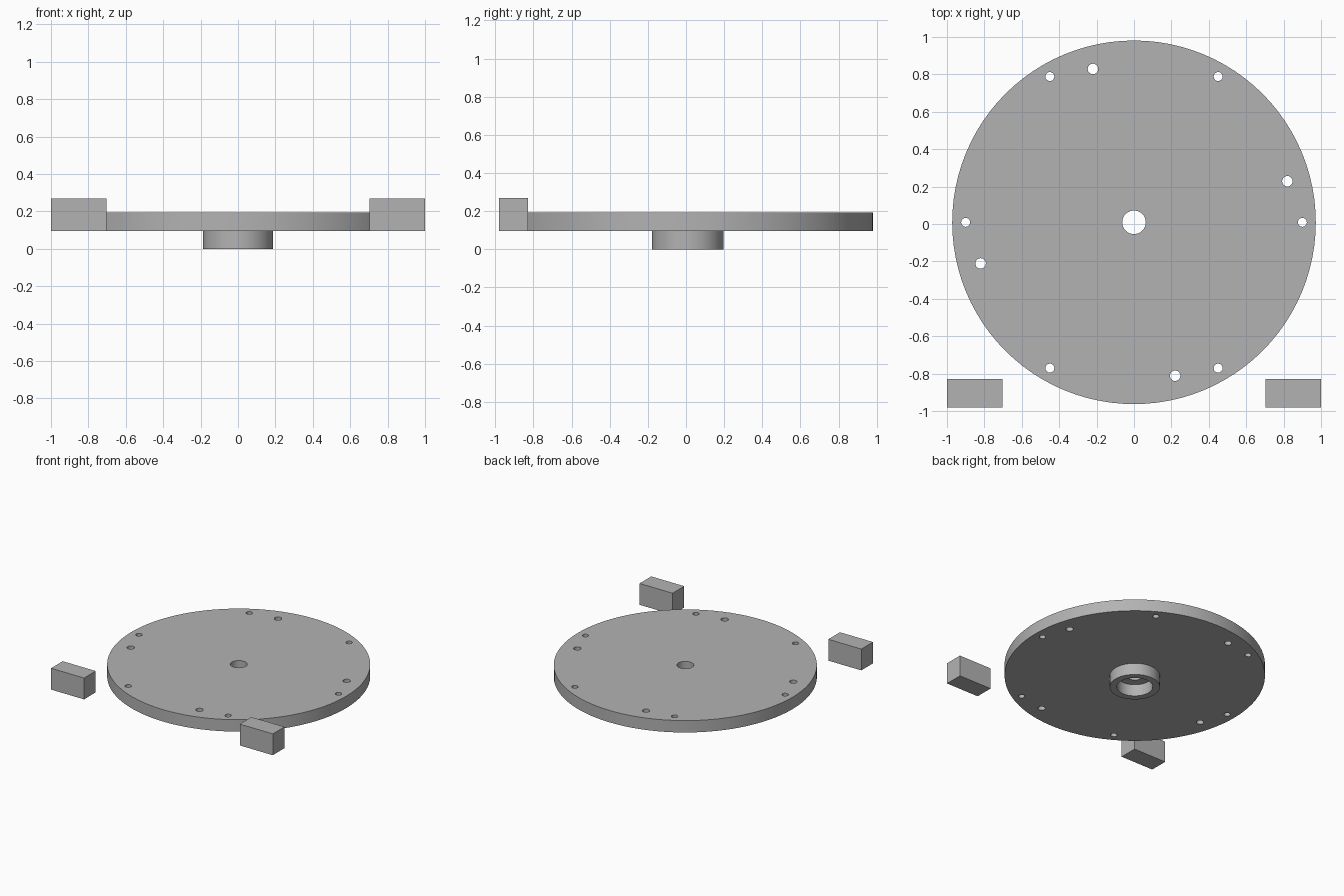
import bpy
import math

if "Cube" in bpy.data.objects:
    bpy.data.objects.remove(bpy.data.objects["Cube"])

CY = 0.009  # centre of the round parts in y

grey = bpy.data.materials.new("mid grey")
grey.diffuse_color = (0.45, 0.45, 0.45, 1)
grey.use_nodes = True
grey.node_tree.nodes["Principled BSDF"].inputs["Base Color"].default_value = grey.diffuse_color


def finish(ob, name):
    ob.name = name
    ob.data.materials.clear()
    ob.data.materials.append(grey)


def punched_plate(name, circles, z0, z1):
    """Extruded flat profile; circles = (x, y, radius, sides), the first is the rim."""
    cu = bpy.data.curves.new(name, 'CURVE')
    cu.dimensions = '2D'
    cu.fill_mode = 'BOTH'
    cu.extrude = (z1 - z0) / 2
    for x, y, r, n in circles:
        sp = cu.splines.new('POLY')
        sp.points.add(n - 1)
        for i, p in enumerate(sp.points):
            a = 2 * math.pi * i / n
            p.co = (x + r * math.cos(a), y + r * math.sin(a), 0, 1)
        sp.use_cyclic_u = True
    ob = bpy.data.objects.new(name, cu)
    bpy.context.collection.objects.link(ob)
    ob.location = (0, CY, (z0 + z1) / 2)
    bpy.ops.object.select_all(action='DESELECT')
    ob.select_set(True)
    bpy.context.view_layer.objects.active = ob
    bpy.ops.object.convert(target='MESH')
    ob = bpy.context.view_layer.objects.active
    # weld caps to walls and make normals point outward
    bpy.ops.object.mode_set(mode='EDIT')
    bpy.ops.mesh.select_all(action='SELECT')
    bpy.ops.mesh.remove_doubles(threshold=0.0001)
    bpy.ops.mesh.normals_make_consistent(inside=False)
    bpy.ops.object.mode_set(mode='OBJECT')
    bpy.ops.object.shade_smooth_by_angle(angle=math.radians(30))
    finish(ob, name)


# Disc with centre bore, six small holes and four larger holes
holes = [(0, 0, 0.972, 96), (0, 0, 0.063, 32)]
for k in range(6):
    a = math.radians(60 * k)
    holes.append((0.9 * math.cos(a), 0.9 * math.sin(a), 0.024, 24))
for k in range(4):
    a = math.radians(15 + 90 * k)
    holes.append((0.849 * math.cos(a), 0.849 * math.sin(a), 0.028, 24))
punched_plate("disc", holes, 0.096, 0.193)

# Hollow hub under the disc
punched_plate("hub", [(0, 0, 0.187, 64), (0, 0, 0.134, 64)], 0, 0.096)

# Two loose blocks at the front corners
for side, label in ((-1, "left"), (1, "right")):
    bpy.ops.mesh.primitive_cube_add(size=1, location=(side * 0.851, -0.905, 0.183))
    block = bpy.context.object
    block.scale = (0.298, 0.15, 0.174)
    bpy.ops.object.transform_apply(location=False, rotation=False, scale=True)
    finish(block, label + "_block")
